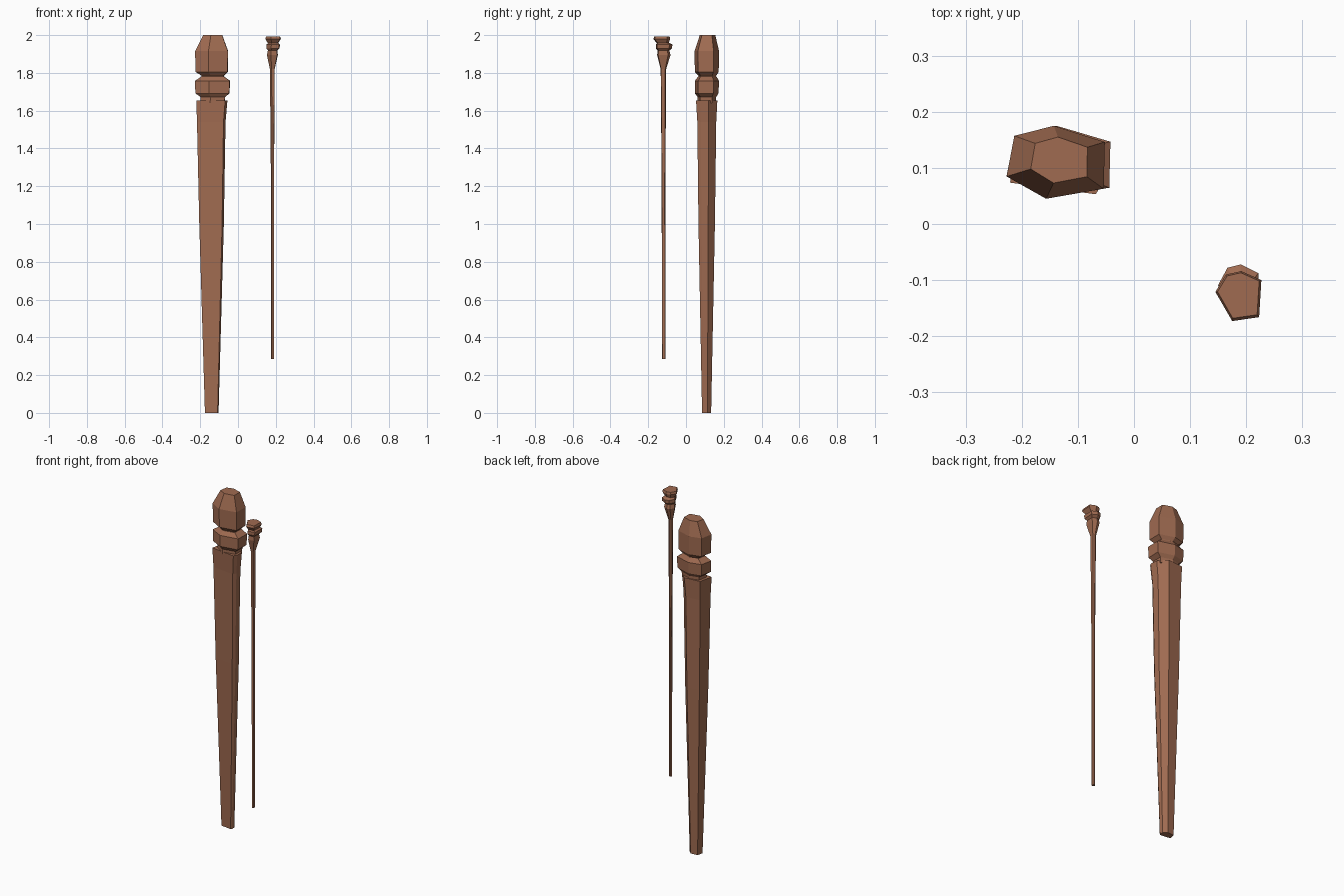
import bpy, bmesh

wood = bpy.data.materials.new("brown_wood")
wood.diffuse_color = (0.35, 0.147, 0.082, 1)


def loft(name, section, rows):
    """Stack a cross-section; each row is z, xmin, xmax, ymin, ymax."""
    xs = [p[0] for p in section]
    ys = [p[1] for p in section]
    bm = bmesh.new()
    rings = []
    for z, x0, x1, y0, y1 in rows:
        ring = []
        for x, y in section:
            u = (x - min(xs)) / (max(xs) - min(xs))
            v = (y - min(ys)) / (max(ys) - min(ys))
            ring.append(bm.verts.new((x0 + u * (x1 - x0), y0 + v * (y1 - y0), z)))
        rings.append(ring)
    n = len(section)
    for a, b in zip(rings, rings[1:]):
        for i in range(n):
            j = (i + 1) % n
            bm.faces.new((a[i], a[j], b[j], b[i]))
    bm.faces.new(rings[0])
    bm.faces.new(rings[-1])
    bmesh.ops.recalc_face_normals(bm, faces=bm.faces)
    mesh = bpy.data.meshes.new(name)
    bm.to_mesh(mesh)
    bm.free()
    mesh.materials.append(wood)
    obj = bpy.data.objects.new(name, mesh)
    bpy.context.collection.objects.link(obj)
    return obj


# uneven, hand-carved six-sided outlines
head_hex = [(-.075, .046), (-.003, .064), (.09, .035), (.088, -.049), (-.017, -.067), (-.089, -.027)]
body_hex = [(-.077, -.03), (.064, -.048), (.075, -.03), (.073, .01), (.03, .05), (-.06, .042)]
pin_hex = [(.039, .022), (.035, -.044), (-.013, -.051), (-.043, .001), (-.024, .032), (.003, .038)]

# thick stick: tapered shaft, collar between two necks, bevelled head
loft("thick_shaft", body_hex, [
    (0.0, -.175, -.103, .085, .133),
    (1.0, -.205, -.075, .066, .153),
    (1.54, -.217, -.066, .060, .160),
    (1.655, -.221, -.056, .053, .166),
])
loft("thick_collar", head_hex, [
    (1.64, -.20, -.07, .062, .158),
    (1.672, -.198, -.068, .062, .160),
    (1.692, -.226, -.045, .047, .172),
    (1.758, -.227, -.042, .047, .175),
    (1.782, -.192, -.075, .065, .160),
    (1.79, -.192, -.075, .065, .160),
])
loft("thick_head", head_hex, [
    (1.785, -.192, -.075, .065, .160),
    (1.805, -.225, -.053, .047, .173),
    (1.915, -.227, -.052, .045, .175),
    (2.0, -.184, -.083, .073, .155),
])

# thin stick: slender rod flaring into a small ringed knob
loft("thin_rod", pin_hex, [
    (0.286, .175, .191, -.127, -.109),
    (1.25, .174, .191, -.129, -.109),
    (1.82, .169, .194, -.134, -.105),
    (1.895, .153, .211, -.153, -.082),
    (1.918, .158, .208, -.150, -.088),
])
loft("thin_collar", pin_hex, [
    (1.915, .163, .205, -.145, -.092),
    (1.93, .150, .220, -.160, -.074),
    (1.95, .150, .222, -.160, -.072),
    (1.96, .163, .210, -.150, -.090),
])
loft("thin_cap", pin_hex, [
    (1.957, .158, .212, -.155, -.092),
    (1.98, .145, .227, -.173, -.084),
    (1.993, .149, .223, -.168, -.087),
])
